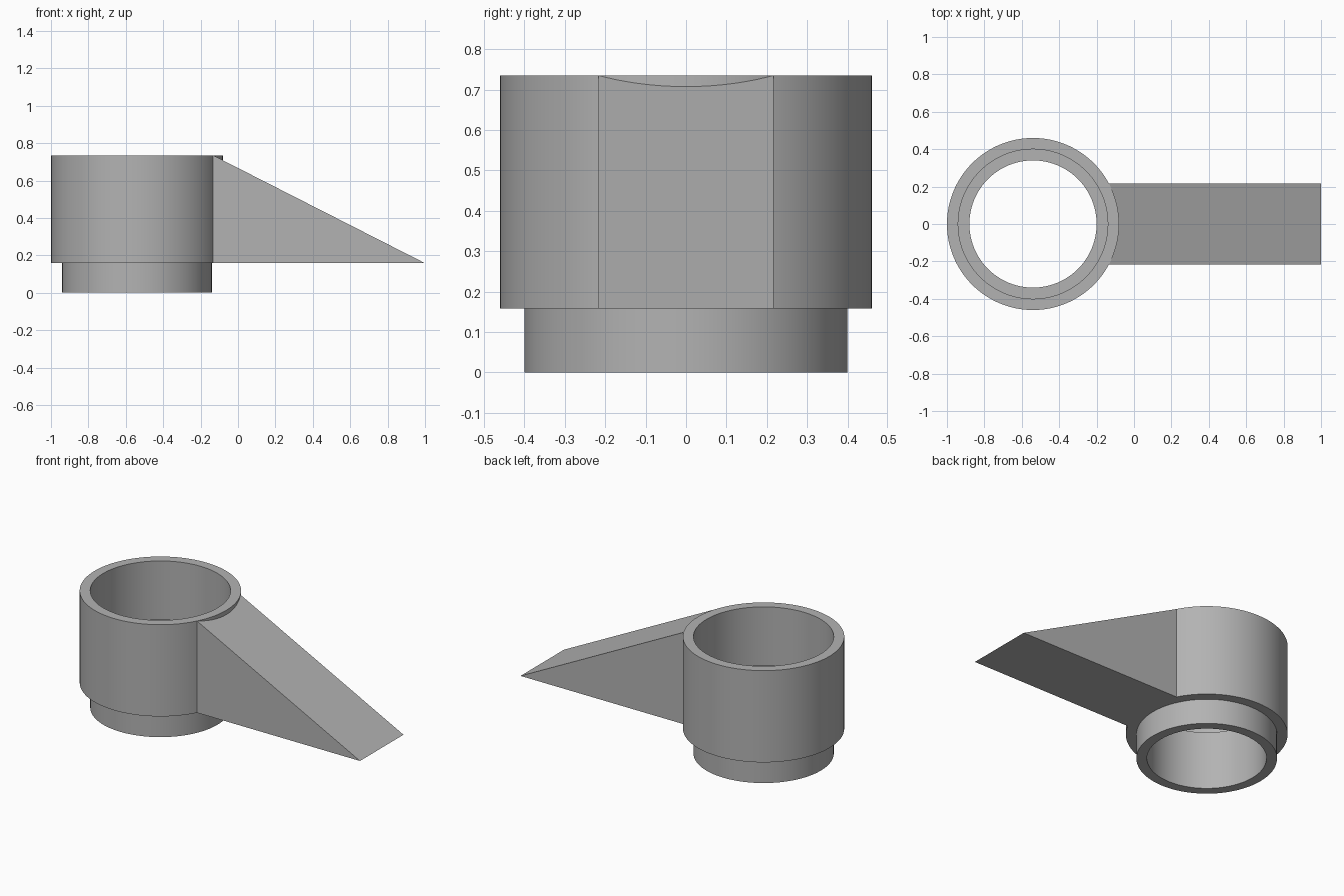
import bpy, bmesh, math
from mathutils import Vector, Matrix

old = bpy.data.objects.get("Cube")
if old:
    bpy.data.objects.remove(old, do_unlink=True)

CENTRE_X = -0.54
TOP, STEP, LEDGE = 0.735, 0.158, 0.367
R_OUT, R_MID, R_IN = 0.46, 0.40, 0.34
HALF_W = 0.216

grey = bpy.data.materials.new("plain grey")
grey.use_nodes = True
colour = (0.45, 0.45, 0.45, 1)
grey.diffuse_color = colour
grey.node_tree.nodes["Principled BSDF"].inputs["Base Color"].default_value = colour


def make_object(name, bm):
    bmesh.ops.remove_doubles(bm, verts=bm.verts, dist=1e-5)
    bmesh.ops.recalc_face_normals(bm, faces=bm.faces)
    mesh = bpy.data.meshes.new(name)
    bm.to_mesh(mesh)
    bm.free()
    mesh.materials.append(grey)
    obj = bpy.data.objects.new(name, mesh)
    bpy.context.collection.objects.link(obj)
    return obj


def lathe(name, profile, steps=96):
    bm = bmesh.new()
    verts = [bm.verts.new((CENTRE_X + r, 0, z)) for r, z in profile]
    edges = [bm.edges.new((a, b)) for a, b in zip(verts, verts[1:] + verts[:1])]
    bmesh.ops.spin(bm, geom=verts + edges, cent=(CENTRE_X, 0, 0), axis=(0, 0, 1),
                   angle=math.tau, steps=steps, use_merge=True)
    return make_object(name, bm)


def extrude_side_profile(name, profile, half_width):
    bm = bmesh.new()
    face = bm.faces.new([bm.verts.new((x, -half_width, z)) for x, z in profile])
    out = bmesh.ops.extrude_face_region(bm, geom=[face])["geom"]
    bmesh.ops.translate(bm, vec=(0, 2 * half_width, 0),
                        verts=[v for v in out if isinstance(v, bmesh.types.BMVert)])
    return make_object(name, bm)


# Hollow collar: wide upper socket, narrower lower spigot, ledge inside
collar = lathe("collar", [(R_IN, 0), (R_MID, 0), (R_MID, STEP), (R_OUT, STEP),
                          (R_OUT, TOP), (R_MID, TOP), (R_MID, LEDGE), (R_IN, LEDGE)])

# Sloping wedge arm, rooted inside the collar wall
root = CENTRE_X + math.sqrt(R_OUT ** 2 - HALF_W ** 2)
wedge = extrude_side_profile("wedge_arm", [(root - 0.004, STEP), (1, STEP),
                                           (root, TOP), (root - 0.004, TOP)], HALF_W)

# Fuse the arm to the collar
union = collar.modifiers.new("join_arm", "BOOLEAN")
union.operation = "UNION"
union.solver = "EXACT"
union.object = wedge
bpy.ops.object.select_all(action="DESELECT")
collar.select_set(True)
bpy.context.view_layer.objects.active = collar
bpy.ops.object.modifier_apply(modifier=union.name)
bpy.data.objects.remove(wedge, do_unlink=True)
collar.name = "collar_with_wedge_arm"
bpy.ops.object.shade_smooth_by_angle(angle=math.radians(25))
